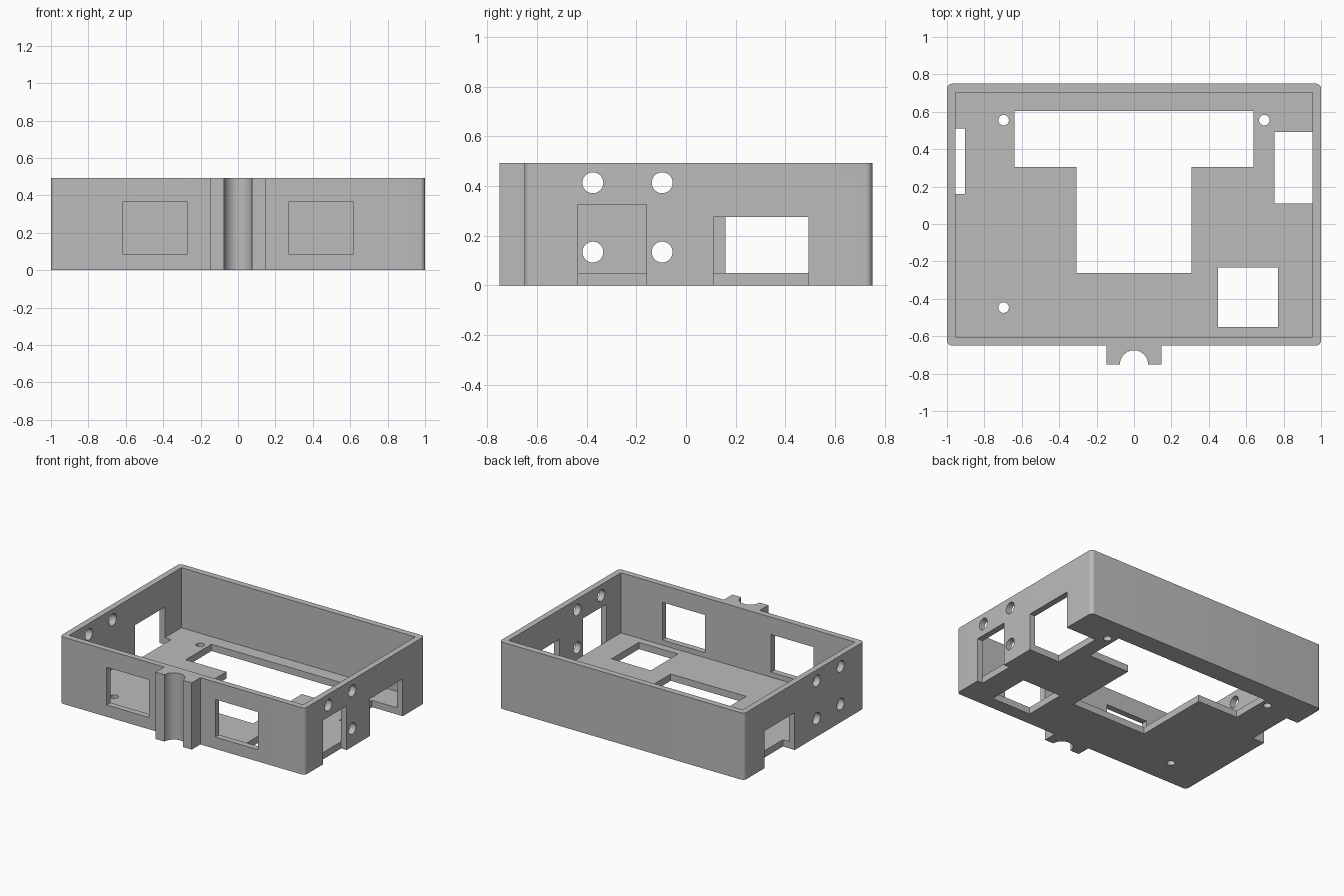
import bpy, bmesh, math

if "Cube" in bpy.data.objects:
    bpy.data.objects.remove(bpy.data.objects["Cube"])

H = 0.493       # overall height
FLOOR = 0.05    # floor thickness
IN_X = 0.955    # inner half width

grey = bpy.data.materials.new("plain grey")
grey.diffuse_color = (0.5, 0.5, 0.5, 1)
grey.use_nodes = True
grey.node_tree.nodes["Principled BSDF"].inputs["Base Color"].default_value = grey.diffuse_color


def prism(name, points, z0, z1):
    """Extrude a flat outline from z0 up to z1."""
    bm = bmesh.new()
    face = bm.faces.new([bm.verts.new((x, y, z0)) for x, y in points])
    top = bmesh.ops.extrude_face_region(bm, geom=[face])["geom"]
    for v in top:
        if isinstance(v, bmesh.types.BMVert):
            v.co.z = z1
    bmesh.ops.recalc_face_normals(bm, faces=bm.faces)
    mesh = bpy.data.meshes.new(name)
    bm.to_mesh(mesh)
    bm.free()
    mesh.materials.append(grey)
    obj = bpy.data.objects.new(name, mesh)
    bpy.context.collection.objects.link(obj)
    return obj


def box(name, x0, x1, y0, y1, z0, z1):
    return prism(name, [(x0, y0), (x1, y0), (x1, y1), (x0, y1)], z0, z1)


def arc(cx, cy, r, a0, a1, n):
    return [(cx + r * math.cos(math.radians(a0 + (a1 - a0) * i / n)),
             cy + r * math.sin(math.radians(a0 + (a1 - a0) * i / n))) for i in range(n + 1)]


def circle(r):
    return arc(0, 0, r, 0, 352.5, 47)


# Outer shell with rounded upright corners
R = 0.027
outline = []
for i, (cx, cy) in enumerate([(1 - R, 0.75 - R), (-1 + R, 0.75 - R),
                              (-1 + R, -0.65 + R), (1 - R, -0.65 + R)]):
    outline += arc(cx, cy, R, i * 90, i * 90 + 90, 8)
case = prism("open_case", outline, 0, H)

# Front bracket with a half-round groove
groove = arc(0, -0.75, 0.075, 180, 0, 32)
tab = prism("front_bracket", [(-0.147, -0.63), (-0.147, -0.75)] + groove
            + [(0.147, -0.75), (0.147, -0.63)], 0, H)

cutters = [
    box("cavity", -IN_X, IN_X, -0.605, 0.703, FLOOR, 1),
    # floor openings
    box("wide_floor_opening", -0.64, 0.64, 0.305, 0.605, -0.1, 0.2),
    box("narrow_floor_opening", -0.308, 0.308, -0.262, 0.4, -0.1, 0.2),
    box("square_floor_opening", 0.45, 0.77, -0.55, -0.232, -0.1, 0.2),
    # side wall openings
    box("right_rear_opening", 0.75, 1.1, 0.11, 0.493, -0.1, 0.275),
    box("right_front_opening", IN_X, 1.1, -0.435, -0.16, -0.1, 0.325),
    box("left_rear_opening", -1.1, -0.903, 0.16, 0.51, -0.1, 0.275),
]
# front windows
for s in (-1, 1):
    a, b = sorted((s * 0.27, s * 0.617))
    cutters.append(box("front_window", a, b, -0.7, -0.55, 0.087, 0.365))
# floor screw holes
for x, y in [(-0.697, 0.555), (0.697, 0.555), (-0.697, -0.447)]:
    hole = prism("screw_hole", circle(0.028), -0.1, 0.2)
    hole.location = (x, y, 0)
    cutters.append(hole)
# round holes through both side walls
for y in (-0.375, -0.096):
    for z in (0.413, 0.134):
        hole = prism("side_hole", circle(0.042), -1.2, 1.2)
        hole.rotation_euler = (0, math.pi / 2, 0)
        hole.location = (0, y, z)
        cutters.append(hole)

# Join the bracket, then cut every opening
for part in [tab] + cutters:
    mod = case.modifiers.new(part.name, "BOOLEAN")
    mod.operation = "UNION" if part is tab else "DIFFERENCE"
    mod.solver = "EXACT"
    mod.object = part
bpy.context.view_layer.update()
result = bpy.data.meshes.new_from_object(case.evaluated_get(bpy.context.evaluated_depsgraph_get()))
case.modifiers.clear()
case.data = result
for part in [tab] + cutters:
    bpy.data.objects.remove(part)

# One colour, smooth curves with sharp edges
result.materials.clear()
result.materials.append(grey)
for poly in result.polygons:
    poly.material_index = 0
bpy.context.view_layer.objects.active = case
case.select_set(True)
bpy.ops.object.shade_smooth_by_angle(angle=math.radians(30))
